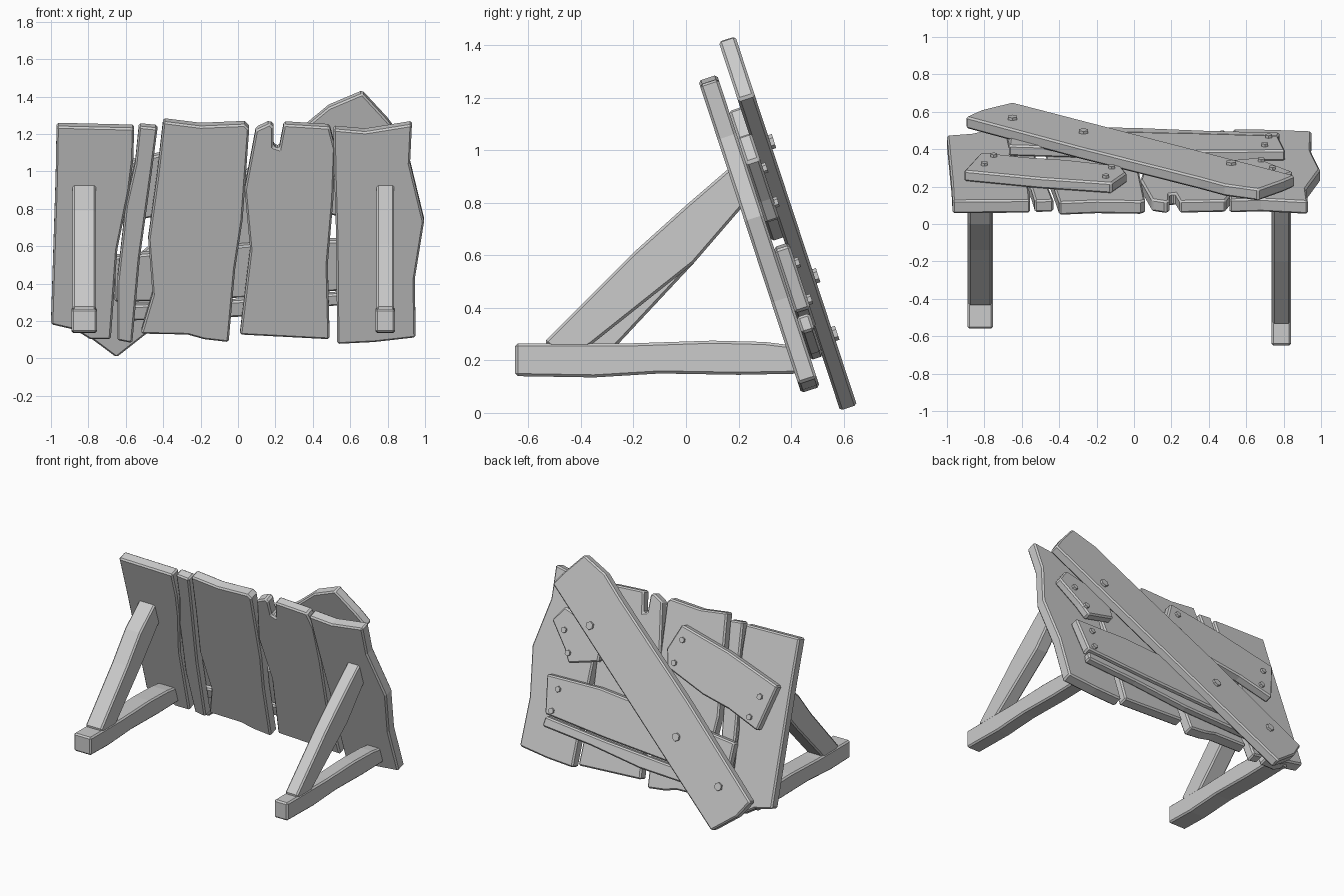
import bpy, bmesh
from mathutils import Vector

# The whole panel leans back; N is the direction out of its rear face
N = Vector((0, 0.95, 0.313)).normalized()


def on_plane(x, z, d):
    """Point at x, z on the leaning plane at distance d along N."""
    return Vector((x, (d - N.z * z) / N.y, z))


def prism(name, points, offset, bevel=0.01):
    """Extrude a flat outline by an offset vector, with chipped edges."""
    bm = bmesh.new()
    face = bm.faces.new([bm.verts.new(p) for p in points])
    out = bmesh.ops.extrude_face_region(bm, geom=[face])["geom"]
    bmesh.ops.translate(bm, vec=offset, verts=[v for v in out if isinstance(v, bmesh.types.BMVert)])
    bmesh.ops.recalc_face_normals(bm, faces=bm.faces)
    mesh = bpy.data.meshes.new(name)
    bm.to_mesh(mesh)
    bm.free()
    obj = bpy.data.objects.new(name, mesh)
    bpy.context.collection.objects.link(obj)
    if bevel:
        mod = obj.modifiers.new("edge_wear", "BEVEL")
        mod.width, mod.segments, mod.limit_method = bevel, 1, "ANGLE"
        mod.angle_limit = 0.9
    return obj


def board(name, outline, d0, d1):
    return prism(name, [on_plane(x, z, d0) for x, z in outline], N * (d1 - d0))


# Upright planks of the panel
planks = [
    [(-.97, 1.24), (-.555, 1.23), (-.56, 1.06), (-.58, .9), (-.645, .58), (-.68, .1),
     (-.79, .1), (-.87, .15), (-1, .18), (-.975, .96)],
    [(-.53, 1.24), (-.43, 1.23), (-.46, 1), (-.525, .53), (-.565, .08), (-.645, .095),
     (-.645, .42), (-.6, .82), (-.55, 1.04)],
    [(-.4, 1.265), (-.2, 1.24), (.035, 1.25), (.06, 1.225), (.025, .74), (-.015, .475),
     (-.05, .085), (-.18, .1), (-.27, .125), (-.52, .13), (-.457, .34), (-.48, .635), (-.435, .96)],
    [(.095, 1.22), (.17, 1.255), (.19, 1.235), (.19, 1.13), (.22, 1.12), (.245, 1.25),
     (.49, 1.235), (.52, 1.12), (.51, .85), (.48, .5), (.49, .1), (.01, .125), (.065, .58), (.035, .9)],
    [(.51, 1.225), (.68, 1.21), (.93, 1.25), (.92, 1.04), (.995, .73), (.945, .42),
     (.95, .11), (.73, .085), (.53, .075), (.525, .635), (.515, .96)],
]
for i, outline in enumerate(planks):
    board(f"plank_{i + 1}", outline, .44 + .006 * (i % 2), .515)

# Boards nailed across the back
board("upper_cross_board", [(-.91, .95), (-.5, 1.07), (-.12, 1.15), (-.04, .98), (-.07, .87),
                            (-.37, .77), (-.58, .73), (-.82, .65)], .513, .575)
board("lower_cross_board", [(.81, .62), (.4, .63), (0, .6), (-.67, .54), (-.66, .3),
                            (-.2, .31), (.3, .34), (.77, .38)], .513, .575)
board("lower_cross_splinter", [(.77, .365), (.3, .325), (-.2, .295), (-.6, .28), (-.58, .2),
                               (0, .22), (.4, .27), (.78, .3)], .513, .565)
board("small_patch_board", [(.85, .95), (.77, 1.05), (.45, .95), (.45, .78), (.67, .72), (.72, .8)],
      .513, .57)
board("diagonal_board", [(-.65, .003), (.86, 1.19), (.8, 1.27), (.665, 1.416), (.485, 1.34),
                         (.34, 1.22), (-.3, .73), (-.9, .24), (-.82, .13)], .56, .627)

# Nail heads: six-sided discs
nails = [(-.65, .3, .627), (-.27, .52, .627), (.52, 1.03, .627),
         (-.15, 1.08, .575), (-.12, .93, .575), (-.8, .88, .575), (-.75, .74, .575),
         (.7, .57, .575), (.72, .43, .575), (.74, .93, .57), (.68, .8, .57)]
for i, (x, z, d) in enumerate(nails):
    bpy.ops.mesh.primitive_cylinder_add(vertices=6, radius=.028 if d > .6 else .02, depth=.03,
                                        location=on_plane(x, z, d),
                                        rotation=N.to_track_quat("Z", "Y").to_euler())
    bpy.context.object.name = f"nail_{i + 1}"

# Supports: a floor beam and a slanting brace on each side (profiles in y, z)
for side, x0, x1, front, foot in (("left", -.89, -.755, -.56, .1), ("right", .735, .84, -.65, 0)):
    beam = [(front, .14), (front, .265), (-.2, .265), (.1, .275), (.3, .27), (.42, .255),
            (.46, .15), (.2, .145), (-.1, .15), (-.35, .135)]
    brace = [(-.54 + foot, .27), (-.2 + foot * .6, .61), (0, .79), (.18, .945), (.22, .79),
             (.03, .57), (-.36 + foot, .26), (-.45 + foot, .2)]
    prism(f"{side}_floor_beam", [Vector((x0, y, z)) for y, z in beam], Vector((x1 - x0, 0, 0)))
    prism(f"{side}_brace", [Vector((x0 + .005, y, z)) for y, z in brace], Vector((x1 - x0 - .01, 0, 0)))
